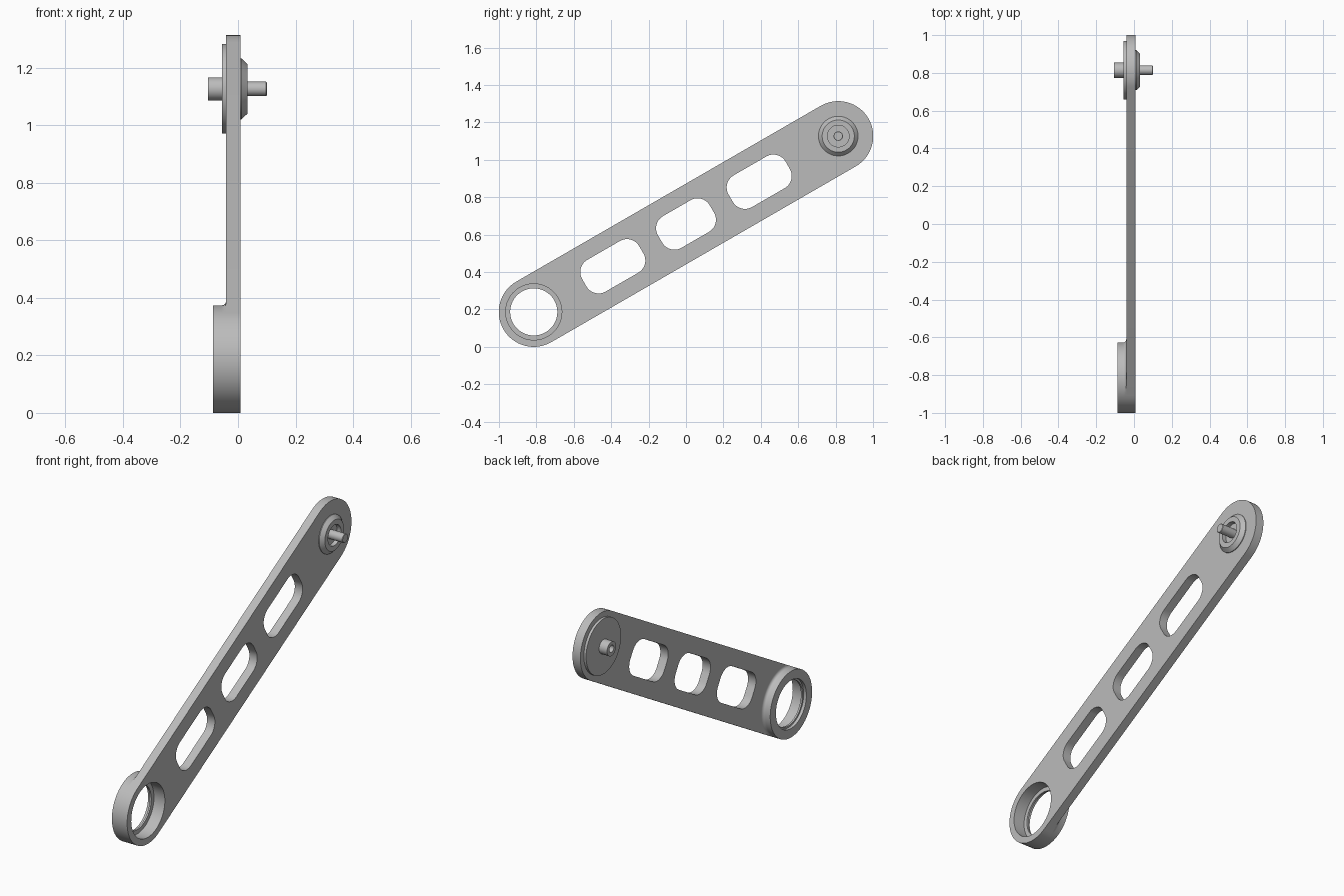
import bpy, bmesh, math
from math import sin, cos, pi
from mathutils import Matrix, Vector

if "Cube" in bpy.data.objects:
    bpy.data.objects.remove(bpy.data.objects["Cube"], do_unlink=True)

R = 0.187            # end radius and half width of the arm
HALF = 0.94          # half distance between the two pivots
X_IN, X_OUT = -0.041, 0.008
BORE = 0.15
SEG = 64

# Local axes: u along the arm, v across it, w through its thickness
t = math.radians(30)
FRAME = Matrix(((0, 0, 1, 0),
                (cos(t), -sin(t), 0, 0),
                (sin(t), cos(t), 0, 0.657),
                (0, 0, 0, 1)))

grey = bpy.data.materials.new("metal grey")
grey.use_nodes = True
grey.diffuse_color = (0.5, 0.5, 0.5, 1)
grey.node_tree.nodes["Principled BSDF"].inputs["Base Color"].default_value = (0.5, 0.5, 0.5, 1)


def finish(bm, name):
    """Place the part in the tilted frame with smooth curved sides."""
    bmesh.ops.remove_doubles(bm, verts=bm.verts, dist=1e-5)
    bm.transform(FRAME)
    bmesh.ops.recalc_face_normals(bm, faces=bm.faces)
    mesh = bpy.data.meshes.new(name)
    bm.to_mesh(mesh)
    bm.free()
    mesh.materials.append(grey)
    obj = bpy.data.objects.new(name, mesh)
    bpy.context.collection.objects.link(obj)
    bpy.ops.object.select_all(action='DESELECT')
    obj.select_set(True)
    bpy.context.view_layer.objects.active = obj
    bpy.ops.object.shade_smooth_by_angle(angle=math.radians(25))
    return obj


def arc(u, v, r, a0, a1, n):
    return [(u + r * cos(a0 + (a1 - a0) * i / n), v + r * sin(a0 + (a1 - a0) * i / n))
            for i in range(n + 1)]


def rounded_slot(u, length, width, r):
    a, b = length / 2 - r, width / 2 - r
    pts = []
    for k, (su, sv) in enumerate(((1, 1), (-1, 1), (-1, -1), (1, -1))):
        pts += arc(u + su * a, sv * b, r, k * pi / 2, (k + 1) * pi / 2, 10)
    return pts


def lathe(name, profile, u, closed=False, adjust=None):
    """Turn a (w, radius) profile around a pivot at u."""
    bm = bmesh.new()
    rings = []
    for w, r in profile:
        ring = []
        for i in range(SEG):
            p = Vector((r * cos(2 * pi * i / SEG), r * sin(2 * pi * i / SEG), w))
            if adjust:
                p = adjust(p)
            ring.append(bm.verts.new((p.x + u, p.y, p.z)))
        rings.append(ring)
    pairs = list(zip(rings, rings[1:])) + ([(rings[-1], rings[0])] if closed else [])
    for a, b in pairs:
        for i in range(SEG):
            j = (i + 1) % SEG
            bm.faces.new((a[i], a[j], b[j], b[i]))
    return finish(bm, name)


# Arm plate: stadium outline, three slots and the bearing bore
bm = bmesh.new()
loops = [arc(HALF, 0, R, -pi / 2, pi / 2, SEG // 2) + arc(-HALF, 0, R, pi / 2, 3 * pi / 2, SEG // 2),
         arc(-HALF, 0, BORE, 0, 2 * pi, SEG)[:-1]]
for u, length in ((-0.452, 0.352), (0, 0.32), (0.452, 0.352)):
    loops.append(rounded_slot(u, length, 0.196, 0.075))
edges = []
for pts in loops:
    vs = [bm.verts.new((u, v, X_IN)) for u, v in pts]
    edges += [bm.edges.new((vs[i - 1], vs[i])) for i in range(len(vs))]
bmesh.ops.triangle_fill(bm, edges=edges, use_beauty=True)
top = bmesh.ops.extrude_face_region(bm, geom=bm.faces[:], use_keep_orig=True)["geom"]
bmesh.ops.translate(bm, verts=[g for g in top if isinstance(g, bmesh.types.BMVert)],
                    vec=(0, 0, X_OUT - X_IN))
finish(bm, "arm_plate")


# Bearing housing: its root fillet is held inside the outline of the arm
def keep_inside(p):
    if p.x < 0:
        r = math.hypot(p.x, p.y)
        s = min(1, R / r)
        return Vector((p.x * s, p.y * s, p.z))
    return Vector((p.x, max(-R, min(R, p.y)), p.z))


F = 0.016
fillet = [(X_IN - F + F * sin(a), R + F - F * cos(a)) for a in (i * pi / 12 for i in range(7))]
lathe("bearing_housing",
      [(-0.087, 0.136), (-0.087, R)] + fillet +
      [(X_IN, BORE), (-0.06, BORE), (-0.06, 0.126), (-0.07, 0.126), (-0.07, 0.136)],
      -HALF, closed=True, adjust=keep_inside)

# Round pad and hollow stub on the inner side
lathe("inner_pad", [(X_IN, 0.156), (-0.055, 0.156), (-0.055, 0)], HALF)
lathe("hollow_stub", [(-0.055, 0.04), (-0.105, 0.04), (-0.105, 0.02), (-0.07, 0.02), (-0.07, 0)], HALF)

# Tapered collar and pin on the outer side
lathe("outer_collar", [(X_OUT, 0.106), (0.012, 0.106), (0.033, 0.086), (0.033, 0.058),
                       (0.0085, 0.058), (0.0085, 0)], HALF)
lathe("outer_pin", [(0.008, 0.025), (0.098, 0.025), (0.1, 0.023), (0.1, 0)], HALF)
